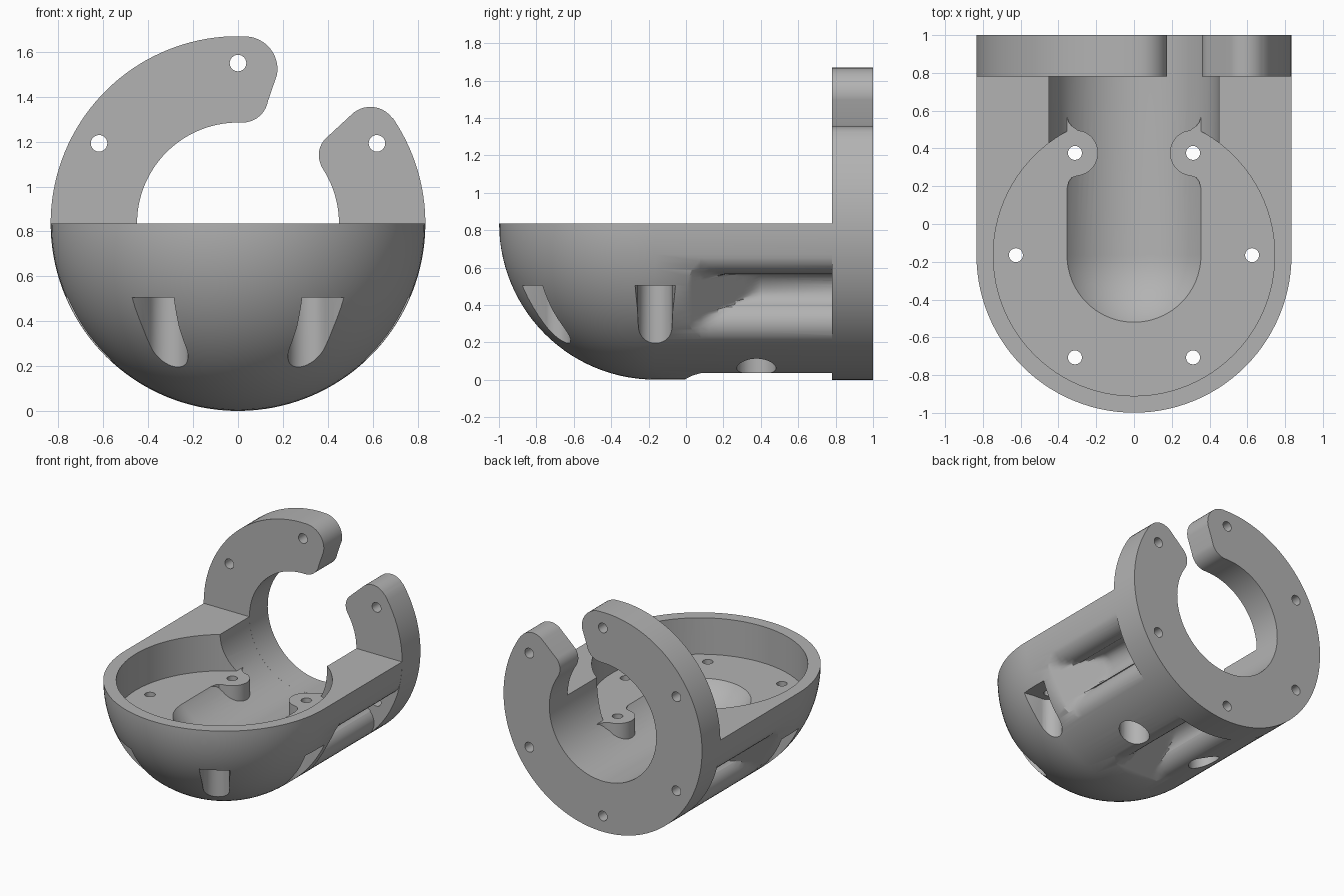
import bpy, bmesh
from math import sin, cos, pi, radians, sqrt

cube = bpy.data.objects.get("Cube")
if cube:
    bpy.data.objects.remove(cube, do_unlink=True)

R = 0.835            # outer radius, also the height of the axis
BORE = 0.45          # bore radius
CY = -0.165          # centre of the round nose
FLOOR = 0.558        # pocket floor height
BOLT = 0.625         # pocket bolt circle
FLANGE_BOLT = 0.715  # flange bolt circle
FRONT, BACK = 0.78, 1.0


def arc(cx, cy, r, a0, a1, n):
    """Points on an arc, angles in degrees."""
    angles = [radians(a0 + (a1 - a0) * i / n) for i in range(n + 1)]
    return [(cx + r * cos(a), cy + r * sin(a)) for a in angles]


def circle(cx, cy, r, n=32):
    return arc(cx, cy, r, 0, 360, n)[:-1]


def loft(name, rings):
    """Solid through closed rings of equal point count."""
    bm = bmesh.new()
    loops = [[bm.verts.new(p) for p in ring] for ring in rings]
    n = len(loops[0])
    for a, b in zip(loops, loops[1:]):
        for i in range(n):
            j = (i + 1) % n
            bm.faces.new((a[i], a[j], b[j], b[i]))
    bm.faces.new(loops[0])
    bm.faces.new(loops[-1])
    bmesh.ops.recalc_face_normals(bm, faces=bm.faces)
    mesh = bpy.data.meshes.new(name)
    bm.to_mesh(mesh)
    bm.free()
    obj = bpy.data.objects.new(name, mesh)
    bpy.context.collection.objects.link(obj)
    return obj


def prism_z(name, pts, z0, z1):
    return loft(name, [[(x, y, z) for x, y in pts] for z in (z0, z1)])


def prism_y(name, pts, y0, y1):
    return loft(name, [[(x, y, z) for x, z in pts] for y in (y0, y1)])


def capsule(name, r, end, a0, a1, n, rows):
    """Round-nosed bar along y, over an angle range of its section."""
    stations = [(CY - r * cos(f), r * sin(f))
                for f in [pi / 2 * max(i, 0.03) / rows for i in range(rows + 1)]]
    stations.append((end, r))
    rings = []
    for y, s in stations:
        pts = arc(0, R, s, a0, a1, n)
        if a1 - a0 == 360:
            pts = pts[:-1]
        rings.append([(x, y, z) for x, z in pts])
    return loft(name, rings)


def combine(target, tool, operation):
    mod = target.modifiers.new("combine", 'BOOLEAN')
    mod.operation = operation
    mod.solver = 'EXACT'
    mod.object = tool
    bpy.context.view_layer.update()
    graph = bpy.context.evaluated_depsgraph_get()
    mesh = bpy.data.meshes.new_from_object(target.evaluated_get(graph))
    target.modifiers.clear()
    target.data = mesh
    bpy.data.objects.remove(tool, do_unlink=True)


def cut(target, tool):
    combine(target, tool, 'DIFFERENCE')


def join(target, tool):
    combine(target, tool, 'UNION')


# Half-capsule shell with a round pocket and a long bore
housing = capsule("housing", R - 0.001, FRONT + 0.02, 180, 360, 64, 28)
cut(housing, prism_z("pocket", circle(0, CY, 0.745, 96), FLOOR, 1.2))
cut(housing, capsule("bore", BORE + 0.0005, 1.2, 0, 360, 80, 20))

# Screw access channels with rounded lips and a sloping front end
half = arc(0, FLANGE_BOLT, 0.1, 270, 360, 8)
half += arc(0.22, 0.68, 0.12, 170, 73, 8) + [(0.3, 0.85), (0.3, 0.97)]
channel = half + [(-t, r) for t, r in reversed(half[1:])]
for angle in (210, 270, 330):
    c, s = cos(radians(angle)), sin(radians(angle))
    rings = []
    for y in [-0.06 + 0.046 * i for i in range(11)] + [FRONT]:
        ramp = 0.615 + 0.215 * max(0, 1 - y / 0.4)
        lifted = [(t, max(r, ramp)) for t, r in channel]
        rings.append([(r * c - t * s, y, R + r * s + t * c) for t, r in lifted])
    cut(housing, loft("channel", rings))

# Screw bosses standing in the bore
bx, by = BOLT / 2, CY + BOLT * sqrt(3) / 2
outline = [(0.39, 0.17), (0.354, 0.19), (0.345, 0.225), (0.33, 0.245)]
outline += arc(bx, by, 0.122, 265, 110, 20)
outline += [(0.295, 0.495), (0.33, 0.52), (0.346, 0.54), (0.353, 0.565), (0.39, 0.565)]
for side in (1, -1):
    join(housing, prism_z("boss", [(side * x, y) for x, y in outline], 0.3, FLOOR))

# Open C-shaped flange with rounded arm ends
flange = arc(0, R, R, 34, -268, 120)
flange += arc(0.03, 1.523, 0.146, 88, -10, 12)
flange += arc(0.02, 1.4, 0.115, -10, -88, 10)
flange += arc(0, R, BORE, -270, 34, 100)
flange += arc(0.465, 1.14, 0.105, 198, 135, 10)
flange += arc(0.59, 1.235, 0.12, 135, 38, 12)
join(housing, prism_y("flange", flange, FRONT, BACK))

# Pocket bolt holes, with screw recesses from below
half = arc(0, BOLT, 0.09, 270, 360, 10) + [(0.094, 0.69), (0.115, 0.8), (0.14, 0.95)]
slot = half + [(-t, r) for t, r in reversed(half[1:])]
for k in range(6):
    a = radians(60 * k)
    c, s = cos(a), sin(a)
    x, y = BOLT * c, CY + BOLT * s
    if k in (1, 2):
        recess = circle(x, y, 0.105)
    else:
        recess = [(r * c - t * s, CY + r * s + t * c) for t, r in slot]
    cut(housing, prism_z("recess", recess, -0.2, 0.505))
    cut(housing, prism_z("bolt_hole", circle(x, y, 0.037, 24), 0.45, 0.7))

# Flange bolt holes
for k in range(6):
    a = radians(30 + 60 * k)
    pts = circle(FLANGE_BOLT * cos(a), R + FLANGE_BOLT * sin(a), 0.037, 24)
    cut(housing, prism_y("flange_hole", pts, 0.72, 1.1))

# Single grey finish
grey = bpy.data.materials.new("plain_grey")
grey.use_nodes = True
colour = (0.45, 0.45, 0.45, 1)
grey.diffuse_color = colour
grey.node_tree.nodes["Principled BSDF"].inputs["Base Color"].default_value = colour
housing.data.materials.clear()
housing.data.materials.append(grey)
for poly in housing.data.polygons:
    poly.material_index = 0

bpy.ops.object.select_all(action='DESELECT')
housing.select_set(True)
bpy.context.view_layer.objects.active = housing
bpy.ops.object.shade_smooth_by_angle(angle=radians(30))
